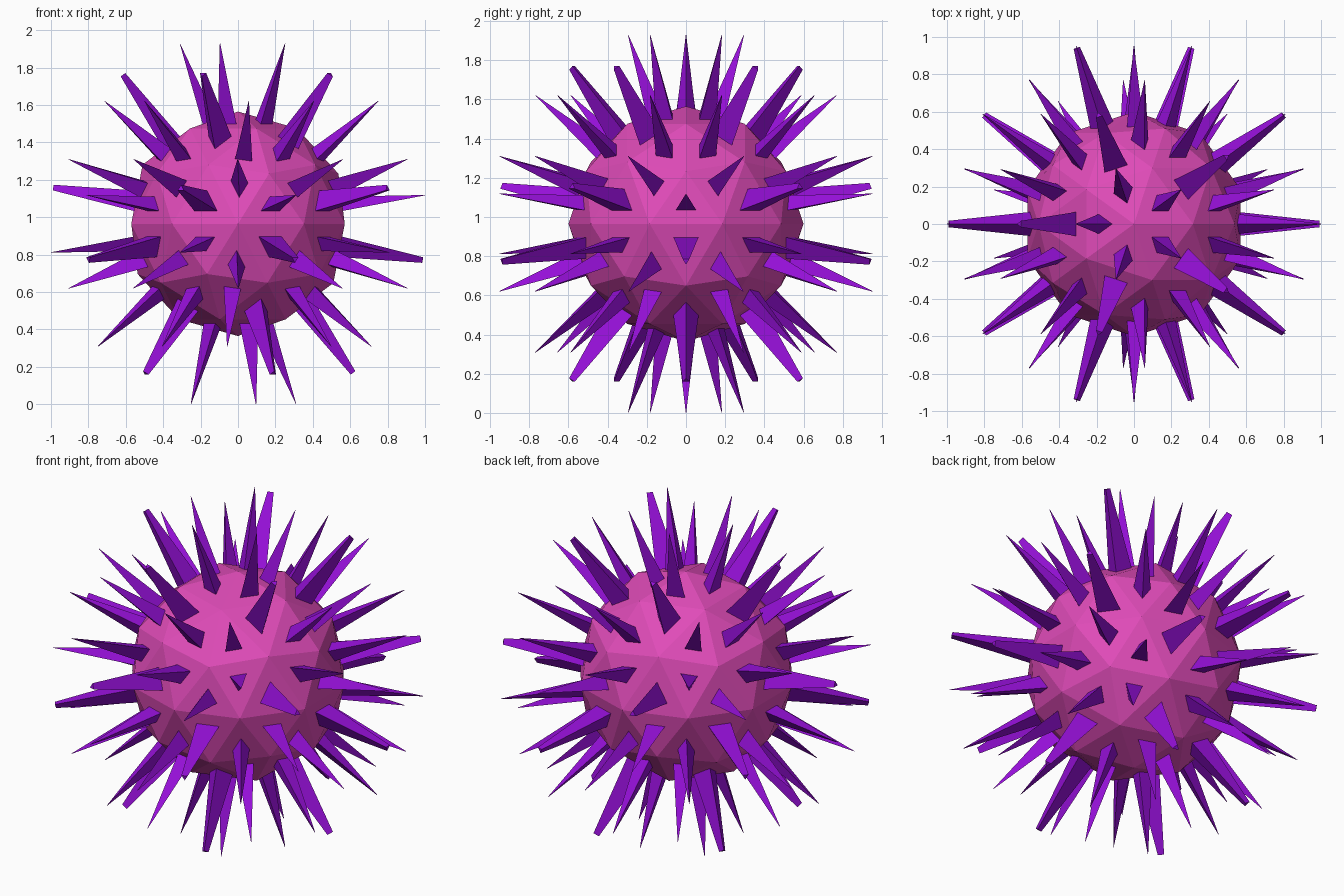
import bpy, bmesh
from mathutils import Matrix

if "Cube" in bpy.data.objects:
    bpy.data.objects.remove(bpy.data.objects["Cube"])

RADIUS = 0.6          # ball radius
BASE_INSET = 0.070    # gap between face edge and spike base
TIP_INSET = 0.027     # further taper towards the spike tip
LENGTH = 0.446        # spike length along the face normal
CENTRE_Z = 0.965


def material(name, rgb):
    m = bpy.data.materials.new(name)
    m.diffuse_color = (*rgb, 1.0)
    m.use_nodes = True
    m.node_tree.nodes["Principled BSDF"].inputs["Base Color"].default_value = m.diffuse_color
    return m


bm = bmesh.new()

# Faceted ball
bmesh.ops.create_icosphere(bm, subdivisions=2, radius=RADIUS,
                           matrix=Matrix.Translation((0, 0, CENTRE_Z)))
spike_bases = list(bm.faces)

# Spike footprints inside every facet
bmesh.ops.inset_individual(bm, faces=spike_bases, thickness=BASE_INSET,
                           depth=0.0, use_even_offset=True)

# Tapered spikes pulled out of the footprints
sides = bmesh.ops.inset_individual(bm, faces=spike_bases, thickness=TIP_INSET,
                                   depth=LENGTH, use_even_offset=True)["faces"]
for face in spike_bases + list(sides):
    face.material_index = 1
for face in bm.faces:
    face.smooth = False
bm.normal_update()

mesh = bpy.data.meshes.new("spiky_ball")
bm.to_mesh(mesh)
bm.free()
mesh.materials.append(material("pink_skin", (0.74, 0.07, 0.48)))
mesh.materials.append(material("purple_spikes", (0.30, 0.005, 0.68)))
ball = bpy.data.objects.new("spiky_ball", mesh)
bpy.context.collection.objects.link(ball)
